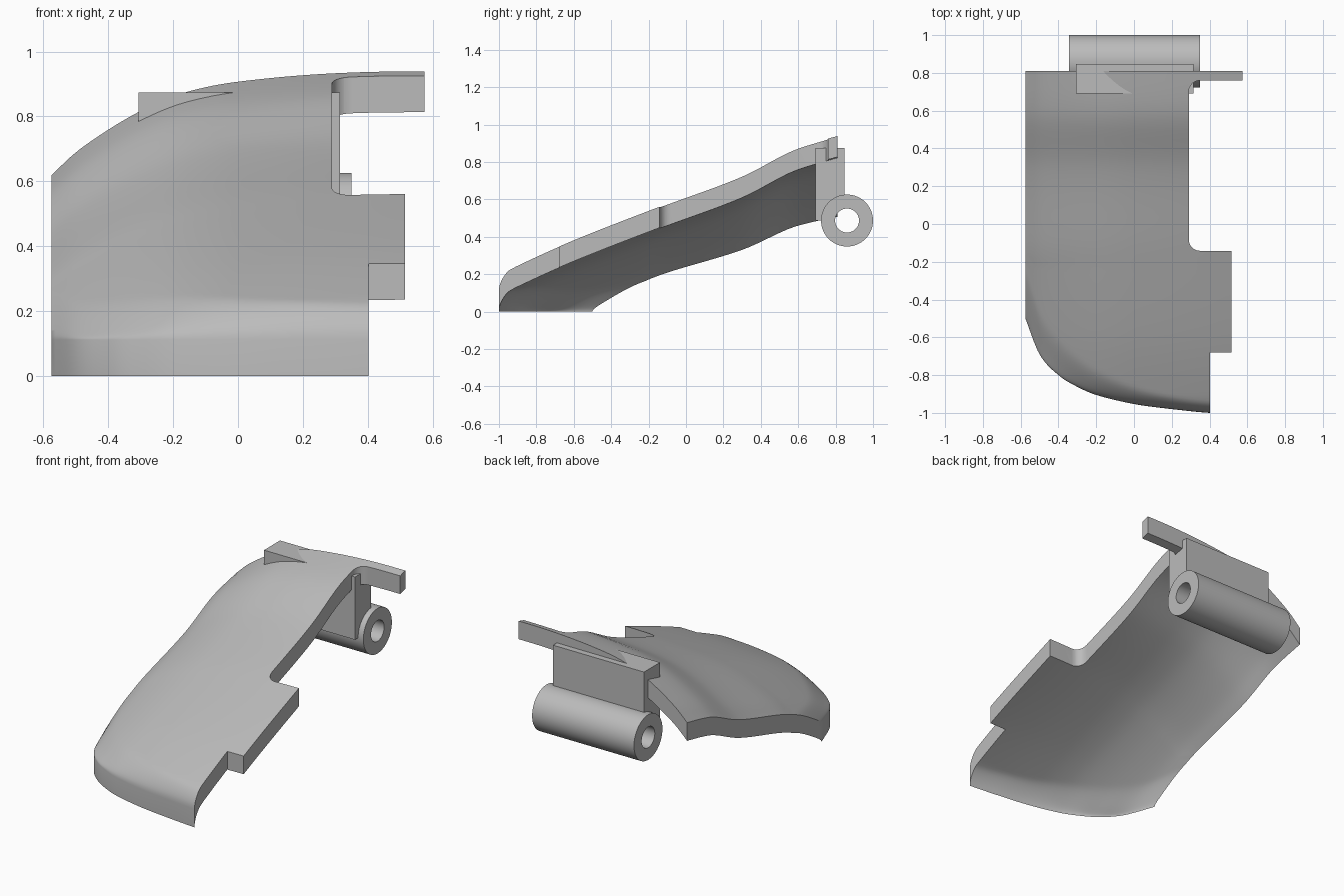
import bpy, bmesh, math
from mathutils import Matrix

if "Cube" in bpy.data.objects:
    bpy.data.objects.remove(bpy.data.objects["Cube"])

grey = bpy.data.materials.new("plain grey")
grey.use_nodes = True
grey.diffuse_color = (0.5, 0.5, 0.5, 1)
grey.node_tree.nodes["Principled BSDF"].inputs["Base Color"].default_value = grey.diffuse_color


def spline(points):
    """Smooth curve through (a, b) points, straight beyond the ends."""
    n = len(points)

    def slope(i):
        a, b = points[max(i - 1, 0)], points[min(i + 1, n - 1)]
        return (b[1] - a[1]) / (b[0] - a[0])

    def value(v):
        if v <= points[0][0]:
            return points[0][1] + (v - points[0][0]) * slope(0)
        if v >= points[-1][0]:
            return points[-1][1] + (v - points[-1][0]) * slope(n - 1)
        i = max(k for k in range(n - 1) if points[k][0] <= v)
        (x0, y0), (x1, y1) = points[i], points[i + 1]
        w = x1 - x0
        t = (v - x0) / w
        return (y0 * (2*t**3 - 3*t*t + 1) + y1 * (3*t*t - 2*t**3)
                + w * slope(i) * (t**3 - 2*t*t + t) + w * slope(i + 1) * (t**3 - t*t))
    return value


def add_object(name, bm):
    bmesh.ops.recalc_face_normals(bm, faces=bm.faces)
    mesh = bpy.data.meshes.new(name)
    bm.to_mesh(mesh)
    bm.free()
    mesh.materials.append(grey)
    obj = bpy.data.objects.new(name, mesh)
    bpy.context.collection.objects.link(obj)
    return obj


def activate(obj):
    bpy.ops.object.select_all(action="DESELECT")
    obj.select_set(True)
    bpy.context.view_layer.objects.active = obj


def combine(obj, tool, operation):
    mod = obj.modifiers.new("cut", "BOOLEAN")
    mod.operation, mod.object, mod.solver = operation, tool, "EXACT"
    activate(obj)
    bpy.ops.object.modifier_apply(modifier=mod.name)
    bpy.data.objects.remove(tool)


def cylinder(name, radius, x0, x1, y, z):
    bm = bmesh.new()
    bmesh.ops.create_cone(bm, cap_ends=True, segments=64, radius1=radius,
                          radius2=radius, depth=x1 - x0)
    bm.transform(Matrix.Translation(((x0 + x1) / 2, y, z)) @ Matrix.Rotation(math.pi / 2, 4, "Y"))
    return add_object(name, bm)


def prism(name, outline, z0, z1):
    bm = bmesh.new()
    face = bm.faces.new([bm.verts.new((x, y, z0)) for x, y in outline])
    top = bmesh.ops.extrude_face_region(bm, geom=[face])["geom"]
    bmesh.ops.translate(bm, vec=(0, 0, z1 - z0),
                        verts=[v for v in top if isinstance(v, bmesh.types.BMVert)])
    return add_object(name, bm)


def arc(cx, cy, r, start, end, steps=8):
    return [(cx + r * math.cos(math.radians(start + (end - start) * i / steps)),
             cy + r * math.sin(math.radians(start + (end - start) * i / steps)))
            for i in range(steps + 1)]


# Curves that define the shell: ridge height, sideways drop, front outline
ridge = spline([(-1, .19), (-.9, .245), (-.6, .38), (-.14, .56), (.3, .725),
                (.55, .855), (.66, .895), (.81, .937)])
drop = spline([(-.575, .318), (-.5, .248), (-.4, .178), (-.3, .12), (-.2, .075),
               (-.1, .047), (0, .03), (.2, .01), (.4, 0), (.6, -.002)])
drop_scale = spline([(-.3, .8), (-.1, .8), (.35, .9), (.81, 1)])
front = spline([(-.575, -.5), (-.5, -.69), (-.4, -.8), (-.3, -.862), (-.2, -.905),
                (0, -.953), (.2, -.98), (.4, -1), (.6, -1.01)])
THICK, BACK, LEFT, RIGHT = .112, .81, -.575, .575


def height(x, y):
    scale = drop_scale(y) if y > -.2 else .8
    raw = ridge(y) - drop(x) * scale
    reach = .06 + .2 * ((.4 - x) / .975) ** 2
    u = min((y - front(x)) / reach, 1)
    return THICK + (raw - THICK) * math.sqrt(max(0, 1 - (1 - u) ** 2))


# Curved shell: top and underside grids joined by upright walls
NX, NY = 44, 56
bm = bmesh.new()
layers = [[], []]
for i in range(NX + 1):
    x = LEFT + (RIGHT - LEFT) * (i / NX) ** 1.2
    rows = [[], []]
    for j in range(NY + 1):
        y = front(x) + (BACK - front(x)) * (j / NY) ** 1.7
        z = height(x, y)
        rows[0].append(bm.verts.new((x, y, z)))
        rows[1].append(bm.verts.new((x, y, max(0, z - THICK))))
    layers[0].append(rows[0])
    layers[1].append(rows[1])
for grid in layers:
    for i in range(NX):
        for j in range(NY):
            bm.faces.new((grid[i][j], grid[i + 1][j], grid[i + 1][j + 1], grid[i][j + 1]))
top, under = layers
for j in range(NY):
    for i in (0, NX):
        bm.faces.new((top[i][j], top[i][j + 1], under[i][j + 1], under[i][j]))
for i in range(NX):
    for j in (0, NY):
        bm.faces.new((top[i][j], top[i + 1][j], under[i + 1][j], under[i][j]))
shell = add_object("curved_shell", bm)

# Trim the right side in plan to leave the tab, the long cut-out and the arm
outline = [(-.7, -1.1), (.403, -1.1), (.403, -.68), (.515, -.68), (.515, -.142)]
outline += arc(.35, -.082, .06, 270, 180) + arc(.35, .70, .06, 180, 90)
outline += [(.7, .76), (.7, .9), (-.7, .9)]
combine(shell, prism("plan_cutter", outline, -.5, 1.5), "INTERSECT")

# Hinge: mounting block and barrel, bored through
hinge = prism("hinge_mount", [(-.307, .692), (.314, .692), (.314, .848), (-.307, .848)], .487, .874)
combine(hinge, cylinder("barrel", .139, -.345, .35, .861, .487), "UNION")
combine(hinge, cylinder("bore_cutter", .064, -.6, .6, .861, .487), "DIFFERENCE")

for obj in (shell, hinge):
    activate(obj)
    bpy.ops.object.shade_smooth_by_angle(angle=math.radians(35))
